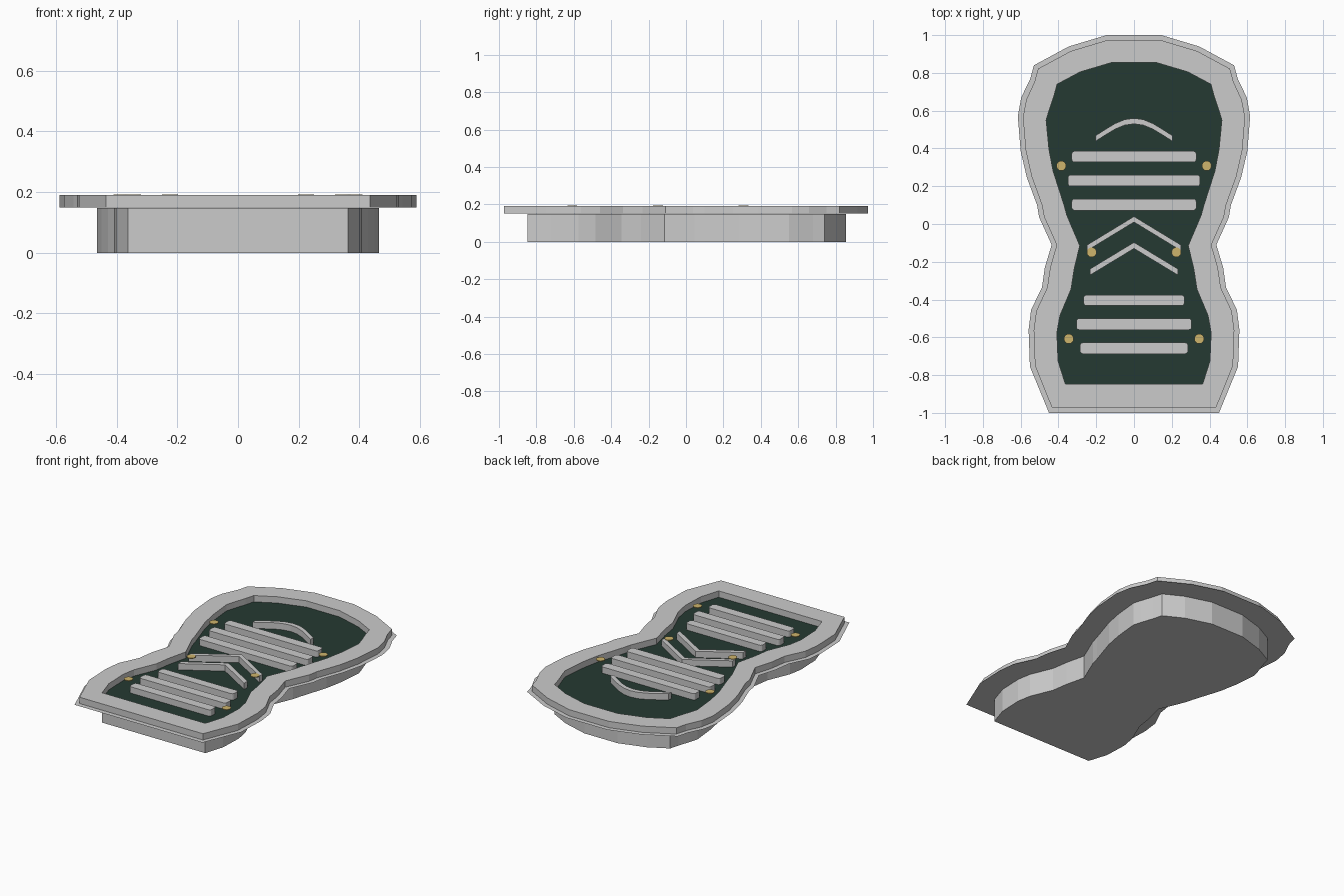
import bpy, bmesh, math

if "Cube" in bpy.data.objects:
    bpy.data.objects.remove(bpy.data.objects["Cube"])

Z_LOW, Z_TOP = 0.15, 0.19

# Right half of the outline: outer x, y and matching inner x, y
HALF = [
    (0.145, 1.0, 0.117, 0.855), (0.345, 0.94, 0.285, 0.805),
    (0.53, 0.84, 0.407, 0.74), (0.55, 0.767, 0.423, 0.68),
    (0.597, 0.67, 0.45, 0.60), (0.615, 0.57, 0.465, 0.55),
    (0.60, 0.385, 0.45, 0.395), (0.567, 0.245, 0.428, 0.28),
    (0.513, 0.10, 0.37, 0.10), (0.502, 0.035, 0.355, 0.045),
    (0.436, -0.11, 0.287, -0.115), (0.472, -0.23, 0.317, -0.24),
    (0.487, -0.335, 0.333, -0.345), (0.545, -0.455, 0.392, -0.485),
    (0.558, -0.56, 0.408, -0.575), (0.551, -0.755, 0.402, -0.725),
    (0.45, -1.0, 0.363, -0.848),
]


def outline(t):
    """Full outline, t = 0 at the outer edge, 1 at the inner edge."""
    right = [(a + (c - a) * t, b + (d - b) * t) for a, b, c, d in HALF]
    return right + [(-x, y) for x, y in reversed(right)]


def finish(name, bm, color=None):
    bmesh.ops.recalc_face_normals(bm, faces=bm.faces)
    me = bpy.data.meshes.new(name)
    bm.to_mesh(me)
    bm.free()
    ob = bpy.data.objects.new(name, me)
    bpy.context.collection.objects.link(ob)
    if color:
        mat = bpy.data.materials.get(name.split("_")[0]) or bpy.data.materials.new(name.split("_")[0])
        mat.diffuse_color = color
        mat.use_nodes = True
        mat.node_tree.nodes["Principled BSDF"].inputs["Base Color"].default_value = mat.diffuse_color
        me.materials.append(mat)
    return ob


def plate(name, pts, z0, z1, color=None):
    """Polygon extruded from z0 to z1 (a flat sheet when equal)."""
    bm = bmesh.new()
    f = bm.faces.new([bm.verts.new((x, y, z0)) for x, y in pts])
    if z1 > z0:
        ret = bmesh.ops.extrude_face_region(bm, geom=[f], use_keep_orig=True)
        vs = [g for g in ret["geom"] if isinstance(g, bmesh.types.BMVert)]
        bmesh.ops.translate(bm, verts=vs, vec=(0, 0, z1 - z0))
    return finish(name, bm, color)


def ring(name, outer, inner, z0, z1):
    """Frame between two outlines (a flat sheet when z0 equals z1)."""
    bm = bmesh.new()
    def loop(pts, z):
        return [bm.verts.new((x, y, z)) for x, y in pts]
    loops = [loop(inner, z0), loop(outer, z0)]
    if z1 > z0:
        loops += [loop(outer, z1), loop(inner, z1), loops[0]]
    n = len(outer)
    for a, b in zip(loops, loops[1:]):
        for i in range(n):
            j = (i + 1) % n
            bm.faces.new((a[i], a[j], b[j], b[i]))
    return finish(name, bm)


def rounded_rect(w, y0, y1, r=0.015):
    pts = []
    for cx, cy, start in ((w - r, y1 - r, 0), (r - w, y1 - r, 90),
                          (r - w, y0 + r, 180), (w - r, y0 + r, 270)):
        for k in range(4):
            a = math.radians(start + 30 * k)
            pts.append((cx + r * math.cos(a), cy + r * math.sin(a)))
    return pts


def strip(half, thick):
    """Mirrored band running from the centre outwards."""
    top = [(-x, y) for x, y in reversed(half[1:])] + half
    return top + [(x, y - thick) for x, y in reversed(top)]


# Body block, thin flange and raised rim
plate("base_block", outline(1), 0, Z_LOW - 0.002)
ring("flange", outline(0), outline(1), Z_LOW - 0.002, Z_LOW - 0.002)
ring("rim", outline(0.18), outline(1), Z_LOW, Z_TOP)

# Dark green recessed floor
plate("floor", outline(1), Z_LOW, Z_LOW, (0.018, 0.042, 0.032, 1))

# Straight grip bars: half width, low y, high y
BARS = [(0.33, 0.327, 0.386), (0.35, 0.20, 0.26), (0.33, 0.072, 0.133),
        (0.267, -0.432, -0.376), (0.305, -0.56, -0.50), (0.286, -0.687, -0.628)]
for i, (w, y0, y1) in enumerate(BARS):
    plate(f"grip_bar_{i + 1}", rounded_rect(w, y0, y1), Z_LOW, Z_TOP)

# Chevrons and curved bar
plate("chevron_upper", strip([(0, 0.04), (0.25, -0.112)], 0.03), Z_LOW, Z_TOP)
plate("chevron_lower", strip([(0, -0.097), (0.233, -0.238)], 0.033), Z_LOW, Z_TOP)
plate("curved_bar", strip([(0, 0.56), (0.05, 0.553), (0.10, 0.532),
                           (0.15, 0.502), (0.205, 0.467)], 0.03), Z_LOW, Z_TOP)

# Gold studs in mirrored pairs
for i, (x, y) in enumerate([(0.385, 0.308), (0.224, -0.15), (0.345, -0.608)]):
    for side, s in (("right", 1), ("left", -1)):
        circle = [(s * x + 0.026 * math.cos(math.tau * k / 24),
                   y + 0.026 * math.sin(math.tau * k / 24)) for k in range(24)]
        plate(f"stud_{side}_{i + 1}", circle, Z_TOP - 0.002, Z_TOP + 0.003,
              (0.62, 0.46, 0.15, 1))
